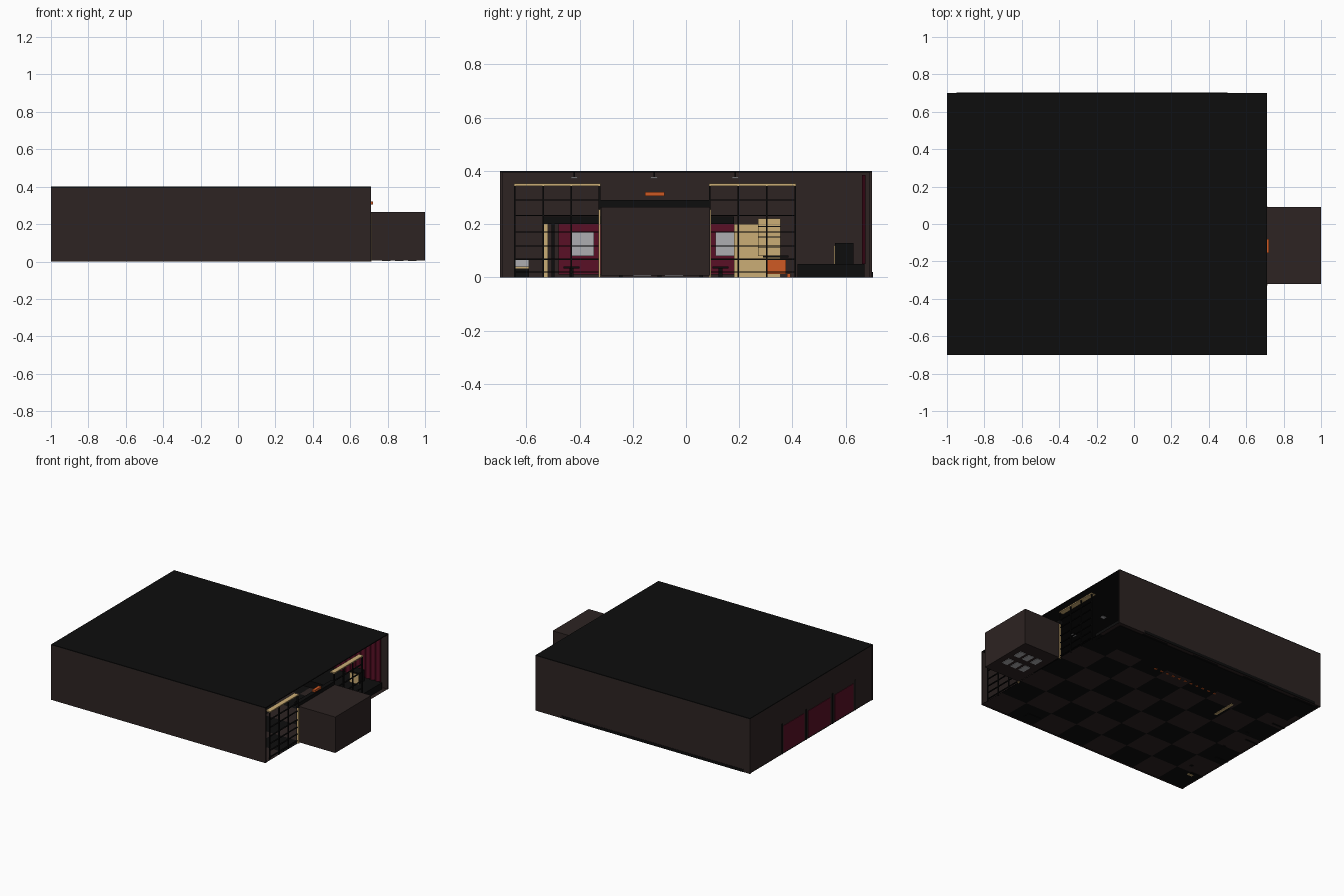
import bpy, bmesh, math
from mathutils import Matrix, Vector

old = bpy.data.objects.get("Cube")
if old:
    bpy.data.objects.remove(old)


def material(name, rgb):
    m = bpy.data.materials.new(name)
    m.use_nodes = True
    m.diffuse_color = (*rgb, 1)
    m.node_tree.nodes["Principled BSDF"].inputs["Base Color"].default_value = (*rgb, 1)
    return m


BLACK = material("black", (.004, .004, .004))
BROWN = material("dark brown", (.026, .017, .016))
RED = material("dark red", (.1, .005, .019))
TAN = material("tan", (.6, .42, .18))
ORANGE = material("orange", (.62, .1, .017))
GREY = material("light grey", (.42, .42, .44))


def finish(name, bm, *mats):
    me = bpy.data.meshes.new(name)
    bm.to_mesh(me)
    bm.free()
    for m in mats:
        me.materials.append(m)
    ob = bpy.data.objects.new(name, me)
    bpy.context.collection.objects.link(ob)
    return ob


def boxes(name, mat, *spans):
    """One object from boxes given as (x range, y range, z range)."""
    bm = bmesh.new()
    for span in spans:
        size = [b - a for a, b in span]
        mid = Vector([(a + b) / 2 for a, b in span])
        bmesh.ops.create_cube(bm, size=1, matrix=Matrix.Translation(mid) @ Matrix.Diagonal((*size, 1)))
    return finish(name, bm, mat)


# Building shell
X0, X1, Y, TOP = -1, .71, .7, .4
boxes("roof", BLACK, ((X0, X1), (-Y, Y), (TOP - .006, TOP)))
boxes("front_wall", BROWN, ((X0, X1), (-Y, -Y + .01), (0, TOP - .006)))
boxes("rear_wall", BROWN, ((X0, X1), (Y - .01, Y), (0, TOP - .006)))
boxes("end_wall", BROWN, ((X0 + .003, X0 + .01), (-Y + .01, Y - .01), (0, TOP - .006)))
boxes("rear_skirting", BLACK, ((X0 + .05, .5), (Y, Y + .002), (0, .02)))

# Chequered floor
bm = bmesh.new()
bmesh.ops.create_grid(bm, x_segments=8, y_segments=7, size=.5,
                      matrix=Matrix.Translation(((X0 + X1) / 2, 0, .003)) @ Matrix.Diagonal((X1 - X0, 2 * Y, 1, 1)))
for f in bm.faces:
    c = f.calc_center_median()
    f.material_index = (math.floor((c.x - X0) * 8 / (X1 - X0)) + math.floor((c.y + Y) / .2)) % 2
finish("floor", bm, BLACK, BROWN)

# Entrance hall with lettering-free plates below
boxes("entrance_hall", BROWN, ((X1, 1), (-.32, .09), (.006, .265)))
boxes("underside_plates", GREY,
      *[((x, x + .045), (y, y + .07), (.003, .007))
        for x in (.77, .84, .91) for y in (-.2, -.08)])
boxes("entrance_lintel", BLACK, ((X1 - .03, X1), (-.325, .09), (.262, .29)))
boxes("entrance_sign", ORANGE, ((X1 - .01, X1 + .012), (-.155, -.08), (.305, .32)))

# Two glazing frames beside the entrance
for side, y0, y1, door in (("right", -.643, -.325, -.325), ("left", .09, .41, .09)):
    xs = (X1 - .012, X1 - .002)
    ys = [y0 + (y1 - y0) * i / 3 for i in range(4)]
    bars = [(xs, (y - .003, y + .003), (0, .345)) for y in ys]
    bars += [(xs, (y0, y1), (z - .002, z + .002)) for z in (.02, .068, .117, .17, .233, .29)]
    boxes(side + "_window_frame", BLACK, *bars)
    boxes(side + "_window_header", TAN, ((X1 - .035, X1), (y0 - .004, y1 + .004), (.344, .352)))
    boxes(side + "_door_trim", TAN, ((X1 - .01, X1 + .004), (door - .004, door + .004), (0, .255)))

# Stage with speaker and pleated curtain
boxes("stage", BLACK, ((X0 + .05, .68), (.42, .67), (.0, .05)))
boxes("stage_speaker", BLACK, ((.5, .57), (.56, .63), (.05, .13)))
boxes("speaker_trim", TAN, ((.5, .572), (.556, .56), (.05, .12)))
bm = bmesh.new()
pleats = [(X0 + .1 + i * .02, .668 + (-.007 if i % 2 else .007)) for i in range(80)]
lower = [bm.verts.new((x, y, .05)) for x, y in pleats]
upper = [bm.verts.new((x, y, .385)) for x, y in pleats]
for i in range(len(pleats) - 1):
    bm.faces.new((lower[i], lower[i + 1], upper[i + 1], upper[i]))
finish("stage_curtain", bm, RED)

# Booths that pass through the end wall
booths = ((.08, .315), (-.22, .035), (-.48, -.27))
boxes("booth_backs", RED, *[((X0, X0 + .06), ys, (.01, .2)) for ys in booths])
boxes("booth_posts", BLACK,
      *[((X0, X0 + .1), (y - .006, y + .006), (0, .22)) for y in (.33, .057, -.245, -.5)])
boxes("booth_canopy", BLACK, ((X0 + .02, X0 + .1), (-.535, .18), (.2, .228)))
boxes("booth_edge_trim", TAN, ((X0 + .06, X0 + .1), (-.535, -.518), (0, .2)))
boxes("booth_screens", GREY,
      *[((X0 + .06, X0 + .068), ys, (.08, .17)) for ys in ((-.43, -.345), (-.15, -.05), (.11, .18))])
boxes("booth_tables", BLACK,
      *[((X0 + .1, X0 + .2), (y - .03, y + .03), (.033, .04)) for y in (-.43, -.1, .13)],
      *[((X0 + .14, X0 + .16), (y - .008, y + .008), (0, .033)) for y in (-.43, -.1, .13)])

# Bar with shelving and a row of stools
boxes("bar_back", TAN, ((-.55, -.53), (.18, .355), (0, .2)),
      ((-.53, -.5), (.27, .355), (.08, .222)))
boxes("bar_shelves", BLACK,
      *[((-.53, -.495), (.27, .355), (z, z + .003)) for z in (.11, .15, .19)])
boxes("bar_counter", BLACK, ((-.42, .18), (.29, .385), (.075, .083)))
boxes("bar_front", ORANGE, ((-.4, .16), (.305, .375), (.012, .066)))
boxes("stool_feet", ORANGE,
      *[((x, x + .018), (.38, .392), (0, .015)) for x in [-.37 + .05 * i for i in range(11)]])

# Side cabinet near the front wall
boxes("cabinet", BLACK, ((.3, .4), (-.645, -.59), (0, .034)))
boxes("cabinet_trim", TAN, ((.3, .402), (-.645, -.59), (.034, .04)))
boxes("cabinet_display", GREY, ((.31, .39), (-.645, -.59), (.04, .066)))

# Ceiling lamps
boxes("ceiling_lamps", GREY,
      *[((x, x + .03), (y - .013, y + .013), (.372, .378))
        for x in (-.6, -.1, .4) for y in (-.42, -.12, .185)])
boxes("lamp_stems", BLACK,
      *[((x + .012, x + .018), (y - .003, y + .003), (.378, .395))
        for x in (-.6, -.1, .4) for y in (-.42, -.12, .185)])
